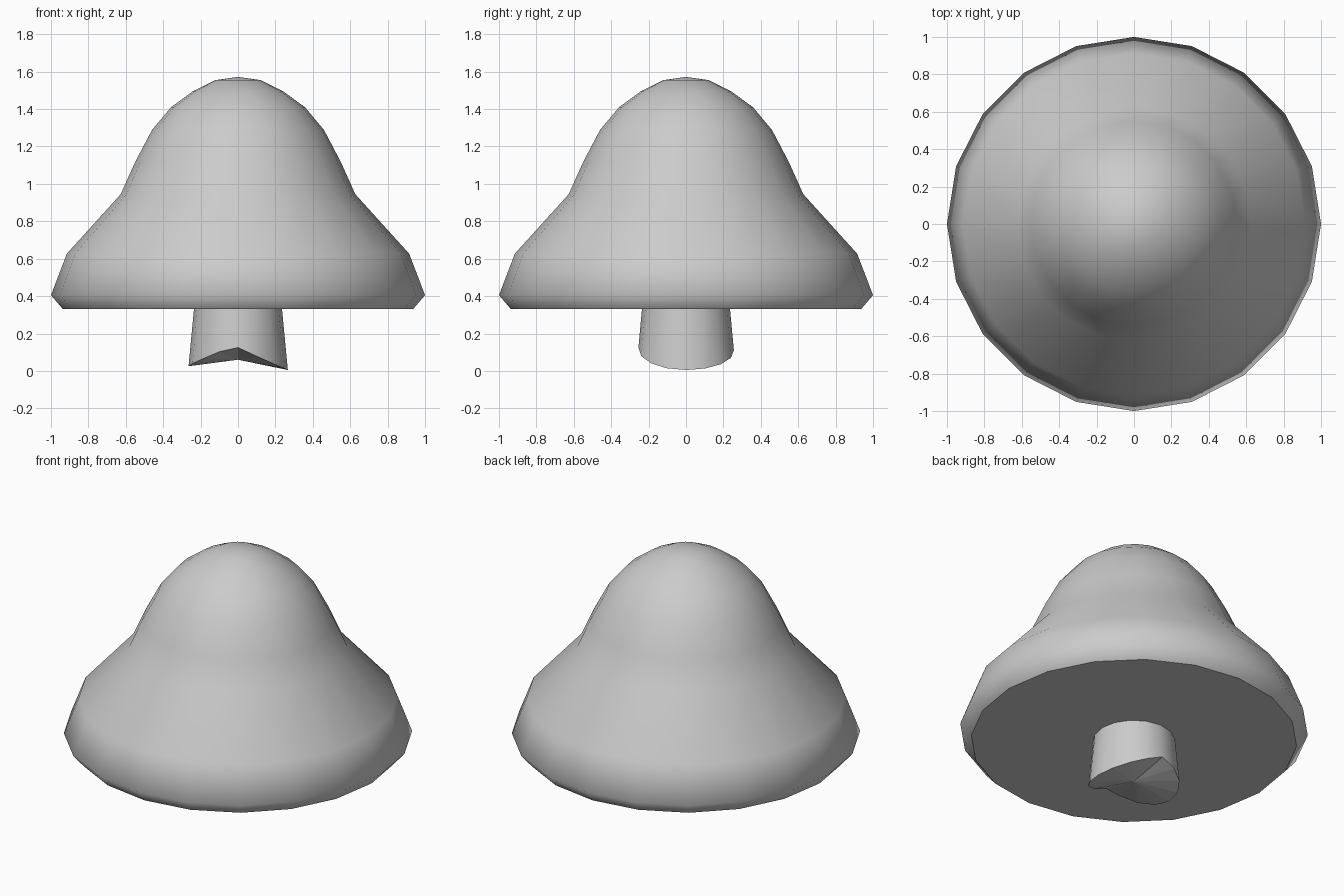
import bpy, bmesh
from math import cos, sin, pi

if "Cube" in bpy.data.objects:
    bpy.data.objects.remove(bpy.data.objects["Cube"])


def loft(name, rings, start, end):
    """Skin a list of rings, closing both ends with a fan to a centre point."""
    bm = bmesh.new()
    loops = [[bm.verts.new(p) for p in ring] for ring in rings]
    n = len(loops[0])
    for a, b in zip(loops, loops[1:]):
        for i in range(n):
            j = (i + 1) % n
            bm.faces.new((a[i], a[j], b[j], b[i])).smooth = True
    for loop, (z, smooth) in ((loops[0], start), (loops[-1], end)):
        centre = bm.verts.new((0, 0, z))
        for i in range(n):
            bm.faces.new((loop[i], loop[(i + 1) % n], centre)).smooth = smooth
    bmesh.ops.recalc_face_normals(bm, faces=bm.faces)
    mesh = bpy.data.meshes.new(name)
    bm.to_mesh(mesh)
    bm.free()
    obj = bpy.data.objects.new(name, mesh)
    bpy.context.collection.objects.link(obj)
    return obj


def circle(r, z, n):
    return [(r * cos(2 * pi * i / n), r * sin(2 * pi * i / n), z) for i in range(n)]


# Cap: 20-sided bell with a flat underside
profile = [(0.936, 0.33), (1.0, 0.405), (0.915, 0.627), (0.627, 0.945),
           (0.55, 1.117), (0.46, 1.288), (0.358, 1.41), (0.24, 1.496), (0.12, 1.555)]
loft("cap", [circle(r, z, 20) for r, z in profile], (0.33, False), (1.572, True))

# Stem: slightly flared, with a saddle-shaped notched foot
N = 16
foot = []
for i in range(N):
    c, s = cos(2 * pi * i / N), sin(2 * pi * i / N)
    peak = 0.125 if s < 0 else 0.11
    low = 0.005 if c > 0 else 0.025
    z = peak - (peak - low) * abs(c)
    if c < 0 and s < 0:
        z += 0.018 * abs(s) * min(1, 2.6 * abs(c))
    r = 0.267 - 0.1 * z
    foot.append((r * c, r * s, z))
loft("stem", [foot, circle(0.235, 0.335, N)], (0.06, False), (0.335, False))
